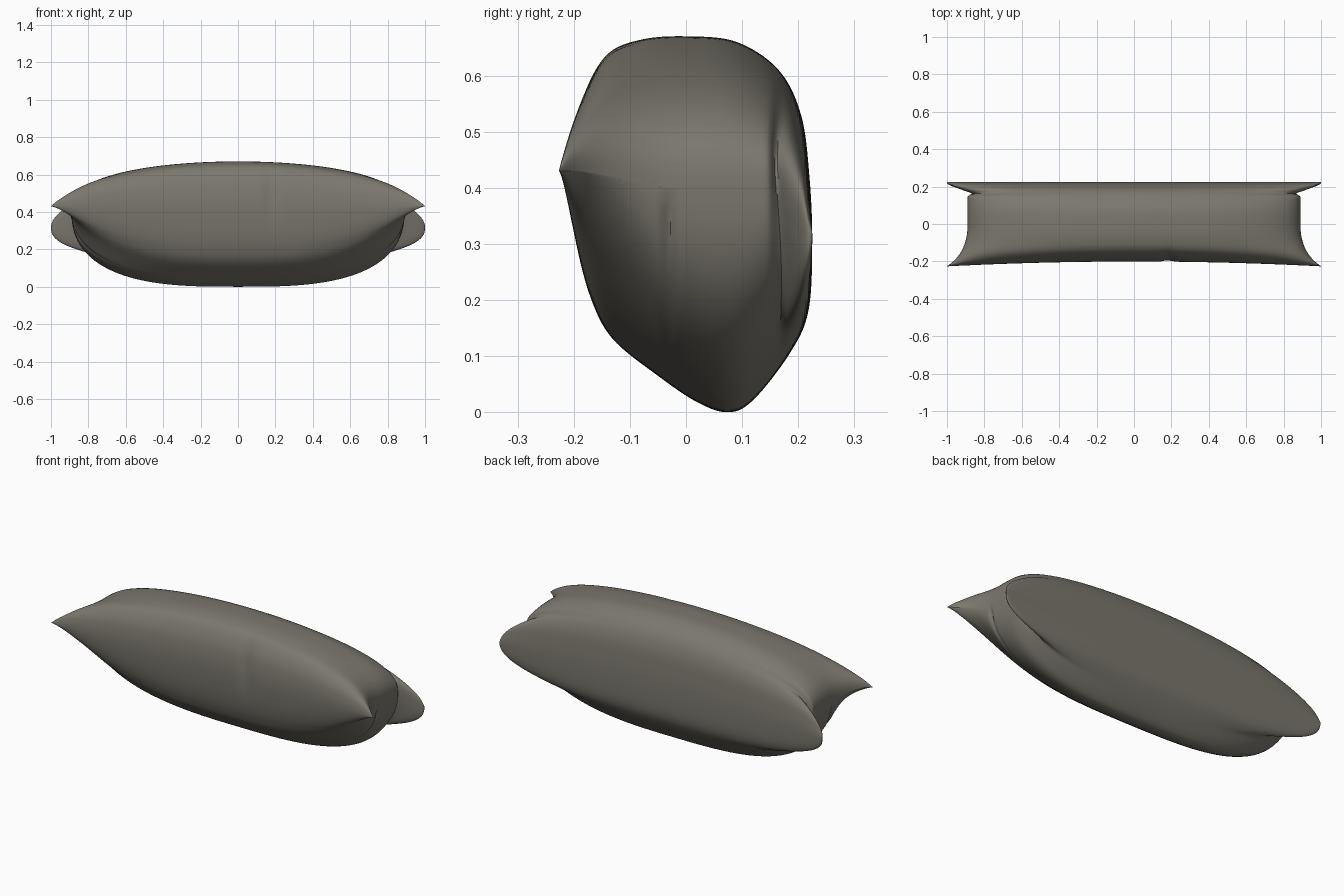
import bpy, bmesh, math
from mathutils import Vector

old = bpy.data.objects.get("Cube")
if old:
    bpy.data.objects.remove(old, do_unlink=True)

# Middle cross-section of the cushion (y, z), counted round from the top
PROFILE = [(0, .67), (-.08, .664), (-.14, .638), (-.18, .57), (-.197, .49),
           (-.2, .4), (-.19, .29), (-.168, .2), (-.13, .13), (-.05, .065),
           (.02, .018), (.075, 0), (.12, .022), (.185, .105), (.218, .18),
           (.225, .3), (.22, .42), (.205, .53), (.165, .61), (.09, .66)]
STEPS, RINGS = 10, 110


def ramp(v, a, b):
    u = min(1, max(0, (v - a) / (b - a)))
    return u * u * (3 - 2 * u)


def bump(v, centre, width):
    return math.exp(-((v - centre) / width) ** 2)


def smooth_loop(points):
    """Closed Catmull-Rom curve through the points."""
    out, n = [], len(points)
    for i in range(n):
        a, b, c, d = (Vector(points[(i + k) % n]) for k in (-1, 0, 1, 2))
        for s in range(STEPS):
            t = s / STEPS
            out.append(.5 * (2 * b + (c - a) * t + (2 * a - 5 * b + 4 * c - d) * t * t
                             + (3 * b - a - 3 * c + d) * t ** 3))
    return out


def cushion_point(t, y, z):
    """Pinch the cross-section towards the seam at each end and pull out the corners."""
    a, side = abs(t), (1 if t > 0 else -1)
    front, back = ramp(-y, .02, .18), ramp(y, .15, .22)
    seam = .40 + .03 * front - .08 * back
    if z > seam:
        height = max(0, 1 - a ** 2) ** (.37 + .04 * front)
    else:
        height = max(0, 1 - a ** 3) ** (.42 + .5 * front - .1 * back)
    # end length: hollow middle, flared front corner, thin back flange
    flare = .11 * min(1, -y / .2) ** 2.6 if y < 0 else .11 * ramp(y, .165, .22)
    length = .89 + flare - .025 * bump(y, .168, .012)
    new_z = seam + (z - seam) * height
    x = length * a
    # vertical fold in the lower half of the ends
    x -= .012 * bump(y, -.03, .01) * ramp(a, .6, .95) * ramp(.4 - new_z, 0, .06)
    # front edge swells forward at the corners
    new_y = y - .026 * front * a * a
    # groove beside the back flange leans with height
    new_y -= .07 * (new_z - .32) * bump(y, .172, .018) * a ** 10
    # shallow crease on the front
    new_y += .014 * front * bump(side * x, .18, .025) * bump(new_z, .5, .13)
    return side * x, new_y, new_z


# Cushion body: rings lofted from end to end
section = smooth_loop(PROFILE)
bm = bmesh.new()
rings = []
for r in range(RINGS + 1):
    t = math.sin((r / RINGS - .5) * math.pi)
    rings.append([bm.verts.new(cushion_point(t, p.x, p.y)) for p in section])
count = len(section)
for first, second in zip(rings, rings[1:]):
    for i in range(count):
        j = (i + 1) % count
        bm.faces.new((first[i], first[j], second[j], second[i]))
bmesh.ops.remove_doubles(bm, verts=bm.verts, dist=.0002)
bmesh.ops.recalc_face_normals(bm, faces=bm.faces)
mesh = bpy.data.meshes.new("cushion")
bm.to_mesh(mesh)
bm.free()
cushion = bpy.data.objects.new("cushion", mesh)
bpy.context.collection.objects.link(cushion)

# Fabric colour
fabric = bpy.data.materials.new("warm grey fabric")
fabric.use_nodes = True
colour = (.2, .187, .158, 1)
fabric.diffuse_color = colour
fabric.node_tree.nodes["Principled BSDF"].inputs["Base Color"].default_value = colour
mesh.materials.append(fabric)

bpy.context.view_layer.objects.active = cushion
cushion.select_set(True)
bpy.ops.object.shade_smooth_by_angle(angle=math.radians(50))
